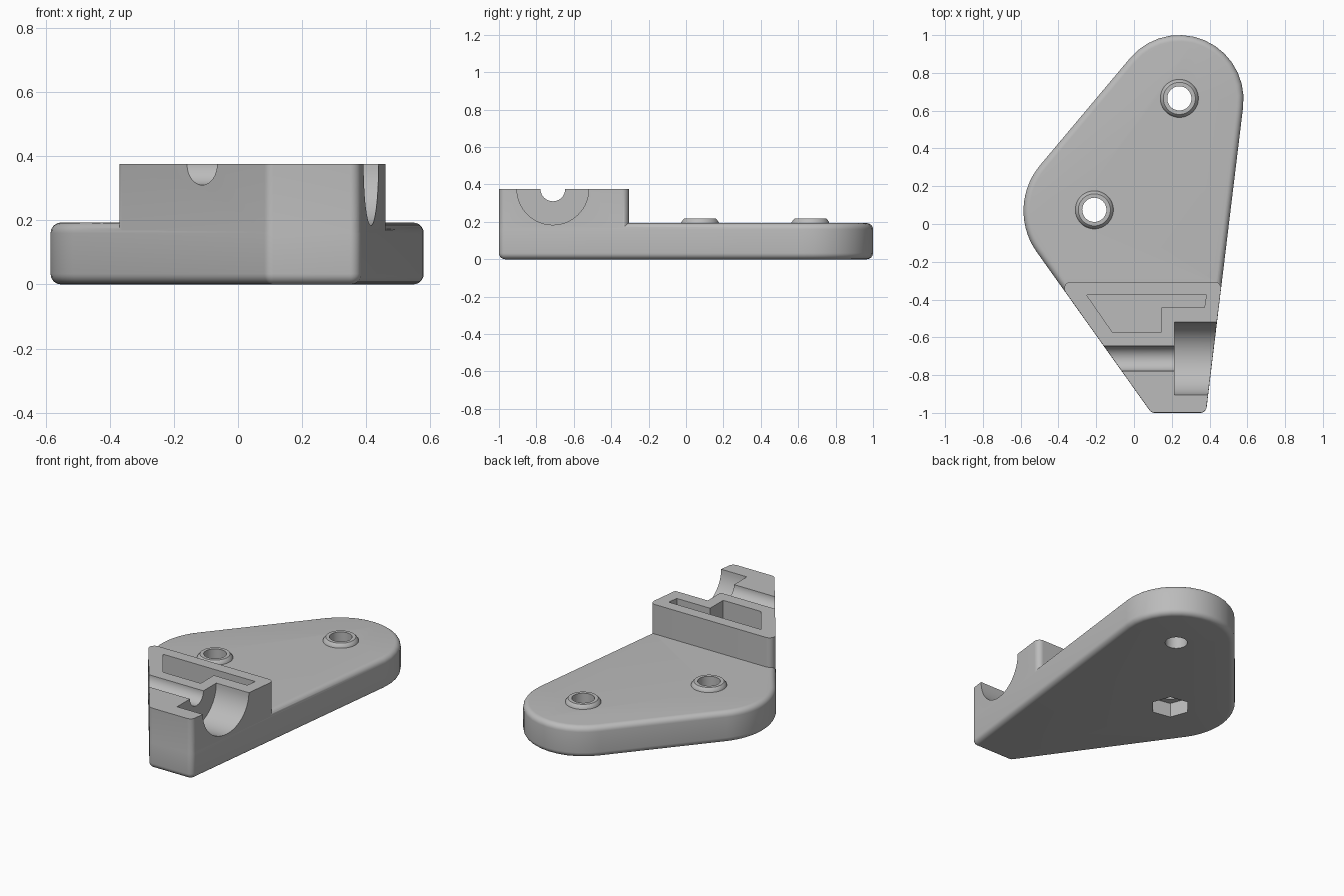
import bpy, bmesh, math
from mathutils import Vector

cube = bpy.data.objects.get("Cube")
if cube:
    bpy.data.objects.remove(cube, do_unlink=True)

grey = bpy.data.materials.new("plain_grey")
grey.use_nodes = True
colour = (0.5, 0.5, 0.5, 1)
grey.diffuse_color = colour
grey.node_tree.nodes["Principled BSDF"].inputs["Base Color"].default_value = colour


def outline(circles, inset=0.0, steps=14):
    """Counter-clockwise belt line wrapped around circles (x, y, radius)."""
    normals = []
    for i, (x, y, r) in enumerate(circles):
        x2, y2, r2 = circles[(i + 1) % len(circles)]
        d = Vector((x2 - x, y2 - y))
        k = (r - r2) / d.length
        u = d.normalized()
        n = u * k + Vector((u.y, -u.x)) * math.sqrt(1 - k * k)
        normals.append(math.atan2(n.y, n.x))
    points = []
    for i, (x, y, r) in enumerate(circles):
        a = normals[i - 1]
        sweep = (normals[i] - a) % math.tau
        for s in range(steps + 1):
            t = a + sweep * s / steps
            points.append((x + (r - inset) * math.cos(t), y + (r - inset) * math.sin(t)))
    return points


def loft(name, layers):
    """Solid through layers of (outline points, height)."""
    bm = bmesh.new()
    rings = [[bm.verts.new((x, y, z)) for x, y in pts] for pts, z in layers]
    for low, high in zip(rings, rings[1:]):
        for i in range(len(low)):
            j = (i + 1) % len(low)
            bm.faces.new((low[i], low[j], high[j], high[i]))
    bm.faces.new(rings[0][::-1])
    bm.faces.new(rings[-1])
    bmesh.ops.recalc_face_normals(bm, faces=bm.faces)
    mesh = bpy.data.meshes.new(name)
    bm.to_mesh(mesh)
    bm.free()
    mesh.materials.append(grey)
    obj = bpy.data.objects.new(name, mesh)
    bpy.context.collection.objects.link(obj)
    return obj


def circle(x, y, r, sides=48, turn=0.0):
    return [(x + r * math.cos(turn + math.tau * i / sides),
             y + r * math.sin(turn + math.tau * i / sides)) for i in range(sides)]


def trough(name, x1, x2, radius):
    """Cylinder cutter lying along x at the top of the block."""
    bpy.ops.mesh.primitive_cylinder_add(
        vertices=64, radius=radius, depth=x2 - x1,
        location=((x1 + x2) / 2, -0.712, 0.376), rotation=(0, math.pi / 2, 0))
    obj = bpy.context.object
    obj.name = name
    obj.data.materials.append(grey)
    return obj


def combine(target, tool, operation):
    mod = target.modifiers.new(tool.name, "BOOLEAN")
    mod.operation = operation
    mod.solver = "EXACT"
    mod.object = tool
    bpy.ops.object.select_all(action="DESELECT")
    bpy.context.view_layer.objects.active = target
    target.select_set(True)
    bpy.ops.object.modifier_apply(modifier=mod.name)
    bpy.data.objects.remove(tool, do_unlink=True)


# Base plate with rounded rims
front = [(0.11, -0.965, 0.035), (0.35, -0.965, 0.035)]
plate_circles = front + [(0.24, 0.66, 0.34), (-0.21, 0.07, 0.375)]
height, rim = 0.193, 0.033
bends = [math.pi / 2 * i / 6 for i in range(7)]
layers = [(outline(plate_circles, rim * (1 - math.sin(b))), rim * (1 - math.cos(b))) for b in bends]
layers += [(outline(plate_circles, rim * (1 - math.cos(b))), height - rim * (1 - math.sin(b)))
           for b in bends]
bracket = loft("mounting_bracket", layers)

# Raised clamp block at the front, flush with the plate sides
block_pts = outline(front + [(0.426, -0.34, 0.035), (-0.335, -0.34, 0.035)], 0.0008)
combine(bracket, loft("clamp_block", [(block_pts, 0.1), (block_pts, 0.376)]), "UNION")

# Screw bosses and their through holes
screws = [(0.24, 0.665), (-0.21, 0.075)]
for x, y in screws:
    boss = [(circle(x, y, 0.105), 0.17), (circle(x, y, 0.1), 0.198),
            (circle(x, y, 0.092), 0.21), (circle(x, y, 0.085), 0.217)]
    combine(bracket, loft("screw_boss", boss), "UNION")
for x, y in screws:
    hole = circle(x, y, 0.064)
    combine(bracket, loft("screw_hole", [(hole, -0.1), (hole, 0.3)]), "DIFFERENCE")

# Hexagonal nut recess underneath
nut = circle(*screws[1], 0.115, 6, math.radians(50))
combine(bracket, loft("nut_recess", [(nut, -0.1), (nut, 0.09)]), "DIFFERENCE")

# Wide and narrow round troughs across the block
combine(bracket, trough("wide_trough", 0.215, 0.7, 0.192), "DIFFERENCE")
combine(bracket, trough("narrow_trough", -0.5, 0.25, 0.066), "DIFFERENCE")

# Stepped pocket in the block top
pocket = [(-0.25, -0.377), (-0.115, -0.572), (0.145, -0.572),
          (0.145, -0.443), (0.373, -0.443), (0.383, -0.377)]
combine(bracket, loft("pocket", [(pocket, 0.18), (pocket, 0.5)]), "DIFFERENCE")

bpy.ops.object.shade_smooth_by_angle(angle=math.radians(30))
